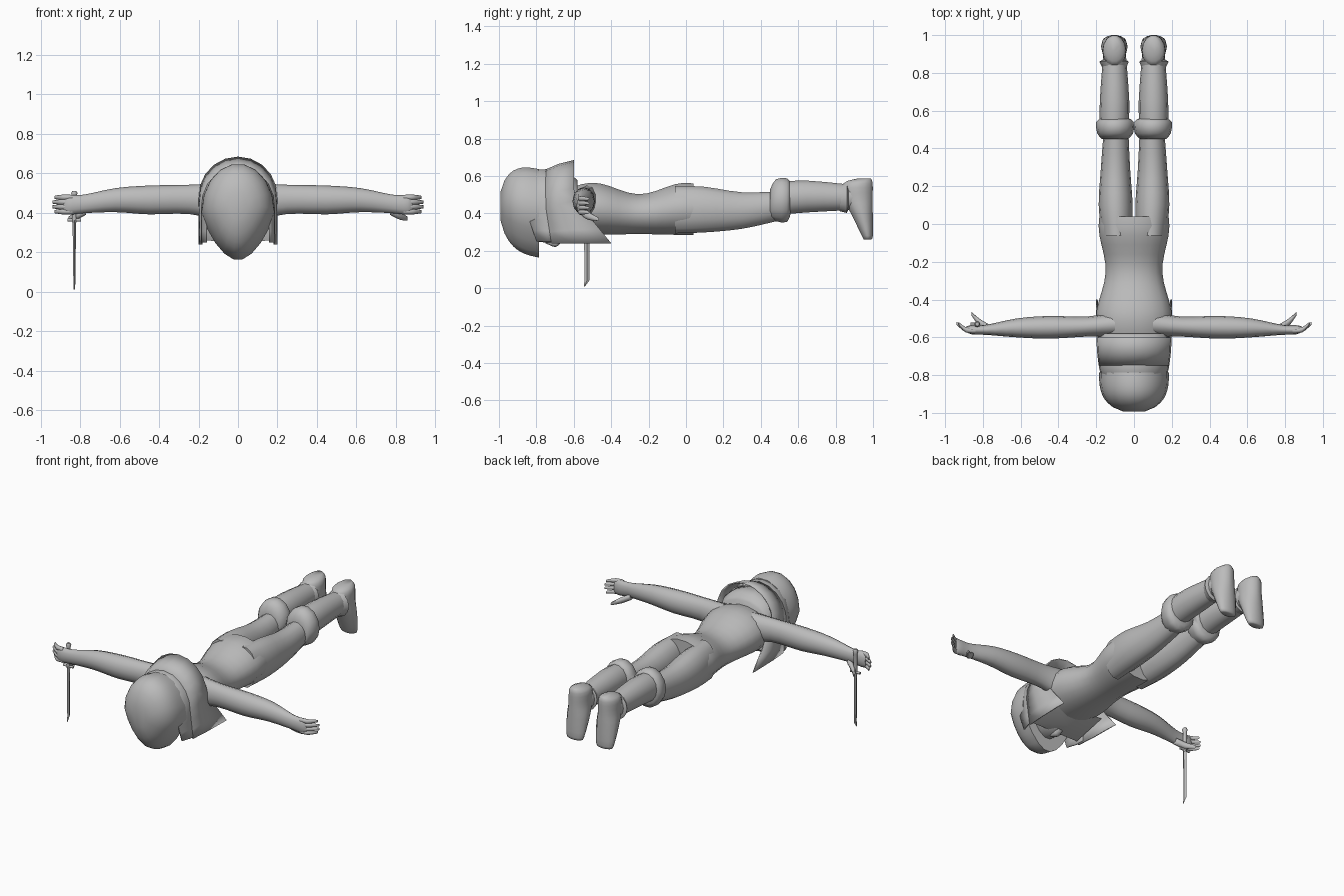
import bpy
from math import sin, cos, pi, radians
from mathutils import Vector

cube = bpy.data.objects.get("Cube")
if cube:
    bpy.data.objects.remove(cube)

colour = (0.5, 0.5, 0.5, 1)
grey = bpy.data.materials.new("plain grey")
grey.use_nodes = True
grey.diffuse_color = colour
grey.node_tree.nodes["Principled BSDF"].inputs["Base Color"].default_value = colour


def build(name, verts, faces, mirror=False, thickness=0, angle=60):
    mesh = bpy.data.meshes.new(name)
    mesh.from_pydata(verts, [], faces)
    mesh.materials.append(grey)
    obj = bpy.data.objects.new(name, mesh)
    bpy.context.collection.objects.link(obj)
    bpy.ops.object.select_all(action='DESELECT')
    obj.select_set(True)
    bpy.context.view_layer.objects.active = obj
    bpy.ops.object.mode_set(mode='EDIT')
    bpy.ops.mesh.select_all(action='SELECT')
    bpy.ops.mesh.normals_make_consistent(inside=False)
    bpy.ops.object.mode_set(mode='OBJECT')
    bpy.ops.object.shade_smooth_by_angle(angle=radians(angle))
    if thickness:
        obj.modifiers.new("thickness", 'SOLIDIFY').thickness = thickness
    if mirror:
        obj.modifiers.new("mirror", 'MIRROR')


def skin(rows, count, closed):
    """Quads between neighbouring rows of points."""
    faces = []
    for row in range(rows - 1):
        base, above = row * count, (row + 1) * count
        for i in range(count if closed else count - 1):
            j = (i + 1) % count
            faces.append((base + i, base + j, above + j, above + i))
    return faces


def smooth_rings(rings, steps):
    """Extra rings along a soft curve through the given ones."""
    rings = [Vector(ring) for ring in rings]
    last = len(rings) - 1
    result = []
    for k in range(last):
        before, start = rings[max(k - 1, 0)], rings[k]
        end, after = rings[k + 1], rings[min(k + 2, last)]
        for step in range(steps):
            t = step / steps
            blend = t * t * (3 - 2 * t)
            leave = (end - before) / 2 * t * (1 - t) ** 2
            arrive = (after - start) / 2 * t * t * (1 - t)
            result.append(start.lerp(end, blend) + leave - arrive)
    return result + [rings[last]]


def sweep(name, axis, rings, sides=14, steps=3, taper=0, **options):
    """Oval rings: place on the axis, centre and radius on the other two axes."""
    rings = smooth_rings(rings, steps)
    verts = []
    for place, centre_a, centre_b, radius_a, radius_b in rings:
        for i in range(sides):
            turn = 2 * pi * i / sides
            narrow = 1 + taper * min(sin(turn), 0)
            point = [centre_a + radius_a * cos(turn) * narrow,
                     centre_b + radius_b * sin(turn)]
            point.insert("xyz".index(axis), place)
            verts.append(point)
    first_cap = tuple(range(sides))
    last_cap = tuple(range(len(verts) - sides, len(verts)))
    faces = skin(len(rings), sides, True) + [first_cap, last_cap]
    build(name, verts, faces, **options)


def cowl(name, edges, bottom, crown=0.2, count=17):
    """Arched sheet; each edge gives half width, y at the bottom, y and z at the top."""
    verts = []
    for half_width, low_y, high_y, top in edges:
        spring = top - crown
        for i in range(count):
            side = i / (count - 1) * 2 - 1
            lift = (1 - abs(side)) / 0.4
            if lift < 1:
                x = half_width if side > 0 else -half_width
                z = bottom + (spring - bottom) * lift
            else:
                turn = side / 0.6 * pi / 2
                x, z = half_width * sin(turn), spring + crown * cos(turn)
            verts.append((x, low_y + (high_y - low_y) * min(1, lift), z))
    build(name, verts, skin(len(edges), count, False), thickness=0.008)


# Torso with chest, waist and hips following a wave
torso = []
for i in range(15):
    y = -0.66 + 0.05 * i
    wave = cos(4 * pi * (y + 0.5))
    torso.append((y, 0, 0.41 + wave / 70, 0.165 - y * 0.03 + wave / 45, 0.125 + wave / 60))
sweep("torso", 'y', torso, sides=18, steps=1)

# Legs
sweep("thigh", 'y', [(-0.06, 0.09, 0.42, 0.08, 0.13), (0.1, 0.097, 0.42, 0.09, 0.125),
                     (0.3, 0.098, 0.415, 0.077, 0.1), (0.5, 0.095, 0.44, 0.065, 0.08)],
      mirror=True)
sweep("knee_cuff", 'y', [(0.45, 0.1, 0.45, 0.07, 0.08), (0.48, 0.1, 0.47, 0.095, 0.115),
                         (0.54, 0.1, 0.47, 0.1, 0.12), (0.56, 0.1, 0.48, 0.07, 0.08)],
      steps=2, mirror=True)
sweep("shin", 'y', [(0.5, 0.105, 0.48, 0.075, 0.09), (0.65, 0.103, 0.49, 0.078, 0.087),
                    (0.9, 0.103, 0.485, 0.06, 0.068)], mirror=True)
sweep("ankle_cuff", 'y', [(0.82, 0.103, 0.48, 0.06, 0.07), (0.86, 0.106, 0.483, 0.078, 0.083),
                          (0.87, 0.105, 0.485, 0.06, 0.06)], steps=1, mirror=True)
sweep("foot", 'z', [(0.26, 0.105, 0.97, 0.04, 0.02), (0.28, 0.105, 0.97, 0.06, 0.03),
                    (0.4, 0.104, 0.94, 0.07, 0.06), (0.48, 0.104, 0.92, 0.064, 0.08),
                    (0.56, 0.104, 0.92, 0.06, 0.08), (0.585, 0.104, 0.95, 0.03, 0.04)],
      mirror=True)

# Arms and palms
sweep("arm", 'x', [(0.1, -0.53, 0.455, 0.065, 0.095), (0.25, -0.543, 0.468, 0.053, 0.074),
                   (0.45, -0.547, 0.465, 0.06, 0.073), (0.62, -0.55, 0.464, 0.05, 0.061),
                   (0.78, -0.56, 0.445, 0.027, 0.047), (0.86, -0.56, 0.44, 0.024, 0.05),
                   (0.89, -0.555, 0.44, 0.012, 0.04)], sides=12, mirror=True)

# Fingers stacked from the upper to the lower edge of the hand
for i, finger in enumerate(("little", "ring", "middle", "index")):
    z = 0.478 - i * 0.024
    tip = 0.93 + sin(pi * i / 3) / 80
    sweep(finger + "_finger", 'x', [(0.84, -0.565, z, 0.013, 0.013),
                                    (0.89, -0.56, z, 0.014, 0.014),
                                    (tip, -0.525, z, 0.008, 0.008)], sides=8, mirror=True)
sweep("thumb", 'x', [(0.77, -0.55, 0.41, 0.02, 0.02), (0.82, -0.52, 0.385, 0.02, 0.02),
                     (0.86, -0.475, 0.37, 0.01, 0.01)], sides=8, mirror=True)

# Head, face turned down inside the hood
sweep("face", 'y', [(-0.86, 0, 0.38, 0.08, 0.12), (-0.75, 0, 0.39, 0.13, 0.15),
                    (-0.65, 0, 0.4, 0.12, 0.14), (-0.55, 0, 0.42, 0.07, 0.08)], taper=0.25)
sweep("nose", 'y', [(-0.75, 0, 0.25, 0.01, 0.01), (-0.7, 0, 0.24, 0.02, 0.02),
                    (-0.67, 0, 0.25, 0.02, 0.01)], sides=8)

# Rounded hood cap, narrower towards the brow
cap = []
for i in range(10):
    t = (i + 0.3) / 9.3
    swell = (1 - (1 - t) ** 3) ** 0.5
    cap.append((t * 0.215 - 1, 0, 0.44 - t * 0.04, 0.185 * swell, 0.24 * swell))
sweep("hood_cap", 'y', cap, sides=18, steps=1, taper=0.3)

# Hood layers and raised collar with pointed front flaps
cowl("hood_layer", [(0.165, -0.8, -0.86, 0.63), (0.185, -0.74, -0.76, 0.635),
                    (0.19, -0.68, -0.66, 0.645)], bottom=0.25)
cowl("collar", [(0.187, -0.72, -0.75, 0.635), (0.196, -0.6, -0.68, 0.665),
                (0.2, -0.4, -0.6, 0.685)], bottom=0.24)
sweep("collar_lining", 'y', [(-0.74, 0, 0.48, 0.17, 0.13), (-0.64, 0, 0.49, 0.185, 0.13),
                             (-0.58, 0, 0.47, 0.17, 0.11)])
build("neck_scarf", [(-0.17, -0.72, 0.26), (0.17, -0.72, 0.26), (0.19, -0.52, 0.33),
                     (-0.19, -0.52, 0.33), (0, -0.6, 0.25)],
      [(0, 1, 4), (1, 2, 4), (2, 3, 4), (3, 0, 4)])

# Blade held in the right hand
grip_x, grip_y = -0.83, -0.53
sweep("blade", 'z', [(0.01, grip_x, -0.543, 0.003, 0.003), (0.04, grip_x, grip_y, 0.005, 0.013),
                     (0.36, grip_x, grip_y, 0.009, 0.015)], sides=4, steps=1, angle=20)
sweep("hilt", 'z', [(0.35, grip_x, grip_y, 0.012, 0.012), (0.48, grip_x, grip_y, 0.012, 0.012),
                    (0.5, grip_x, grip_y, 0.016, 0.016), (0.51, grip_x, grip_y, 0.01, 0.01)],
      sides=8, steps=1)
sweep("crossguard", 'x', [(grip_x + side * 0.035, grip_y, 0.363, 0.008, 0.008)
                          for side in (-1, 1)], sides=8, steps=1)
